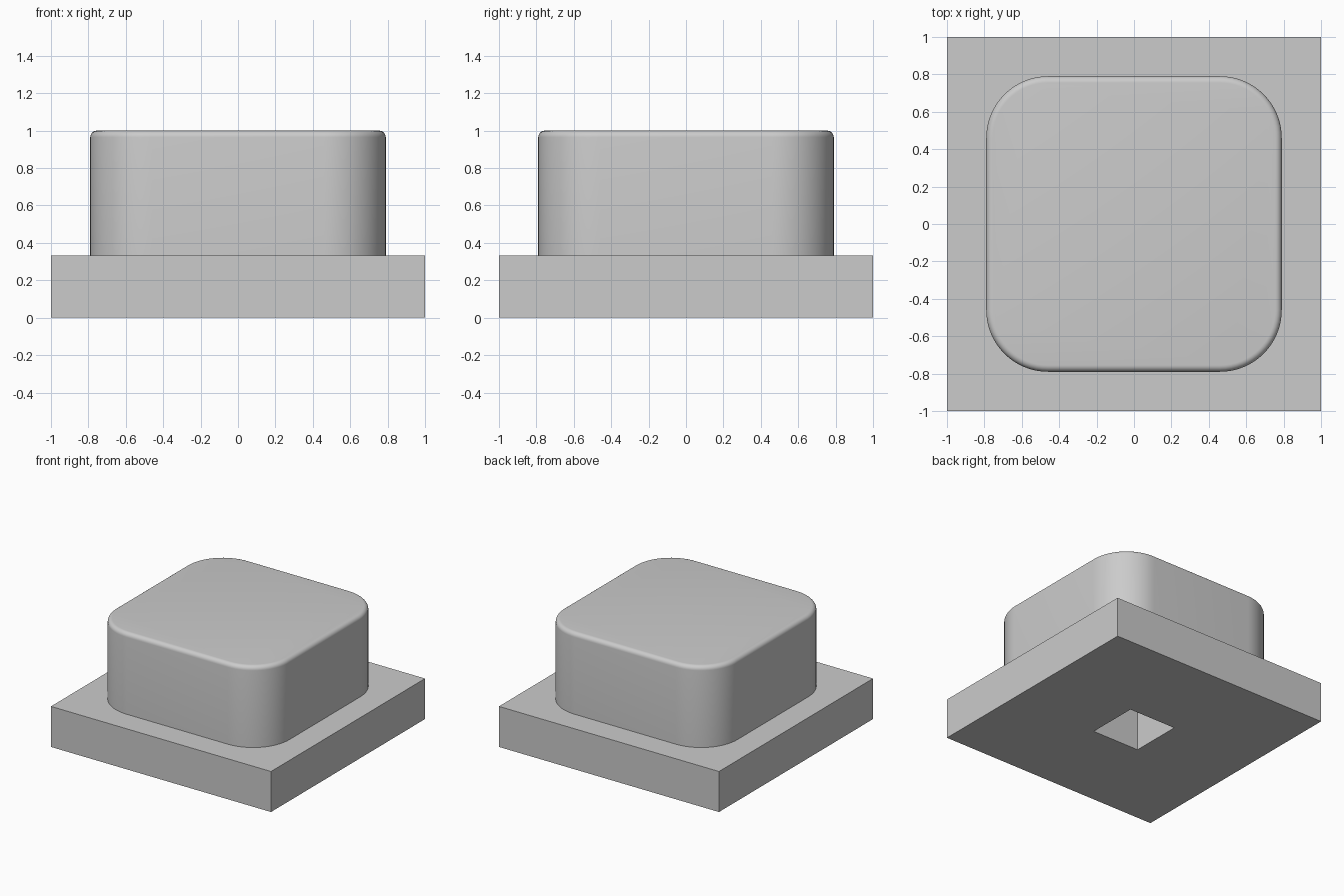
import bpy, bmesh, math

if "Cube" in bpy.data.objects:
    bpy.data.objects.remove(bpy.data.objects["Cube"])

grey = bpy.data.materials.new("light grey")
grey.diffuse_color = (0.6, 0.6, 0.6, 1)
grey.use_nodes = True
grey.node_tree.nodes["Principled BSDF"].inputs["Base Color"].default_value = grey.diffuse_color

HALF_HOLE = 0.215
FLANGE_TOP = 0.333
HOLE_TOP = 0.5


def rounded_square(half, radius, steps=16):
    """Outline of a square with rounded corners, counter-clockwise."""
    c = half - radius
    points = []
    for quarter, (sx, sy) in enumerate(((1, 1), (-1, 1), (-1, -1), (1, -1))):
        for i in range(steps + 1):
            a = math.pi / 2 * (quarter + i / steps)
            points.append((sx * c + radius * math.cos(a), sy * c + radius * math.sin(a)))
    return points


def square(half):
    return [(half, half), (-half, half), (-half, -half), (half, -half)]


def loft(name, rings):
    """Join (outline, height) rings into a closed solid."""
    bm = bmesh.new()
    loops = [[bm.verts.new((x, y, z)) for x, y in outline] for outline, z in rings]
    for a, b in zip(loops, loops[1:]):
        for i in range(len(a)):
            j = (i + 1) % len(a)
            bm.faces.new((a[i], a[j], b[j], b[i]))
    bm.faces.new(loops[0][::-1])
    bm.faces.new(loops[-1])
    bmesh.ops.recalc_face_normals(bm, faces=bm.faces[:])
    mesh = bpy.data.meshes.new(name)
    bm.to_mesh(mesh)
    bm.free()
    mesh.materials.append(grey)
    obj = bpy.data.objects.new(name, mesh)
    bpy.context.collection.objects.link(obj)
    return obj


# Button body: flange and rounded cap with a softened top edge
HALF_CAP, CORNER, FILLET = 0.79, 0.33, 0.035
rings = [(rounded_square(HALF_CAP, CORNER), FLANGE_TOP - 0.05)]
for k in range(7):
    a = math.pi / 2 * k / 6
    inset = FILLET * (1 - math.cos(a))
    rings.append((rounded_square(HALF_CAP - inset, CORNER - inset),
                  1 - FILLET + FILLET * math.sin(a)))
cap = loft("cap", rings)
body = loft("button_body", [(square(1), 0), (square(1), FLANGE_TOP)])

# Square stem socket in the underside
socket = loft("socket_cutter", [(square(HALF_HOLE), -0.1), (square(HALF_HOLE), HOLE_TOP)])

for helper, operation in ((cap, 'UNION'), (socket, 'DIFFERENCE')):
    mod = body.modifiers.new(helper.name, 'BOOLEAN')
    mod.object = helper
    mod.operation = operation
    mod.solver = 'EXACT'
bpy.context.view_layer.objects.active = body
body.select_set(True)
for mod in list(body.modifiers):
    bpy.ops.object.modifier_apply(modifier=mod.name)
for helper in (cap, socket):
    bpy.data.objects.remove(helper)

# Smooth rounded surfaces, crisp square edges
bpy.ops.object.shade_smooth_by_angle(angle=math.radians(30))
